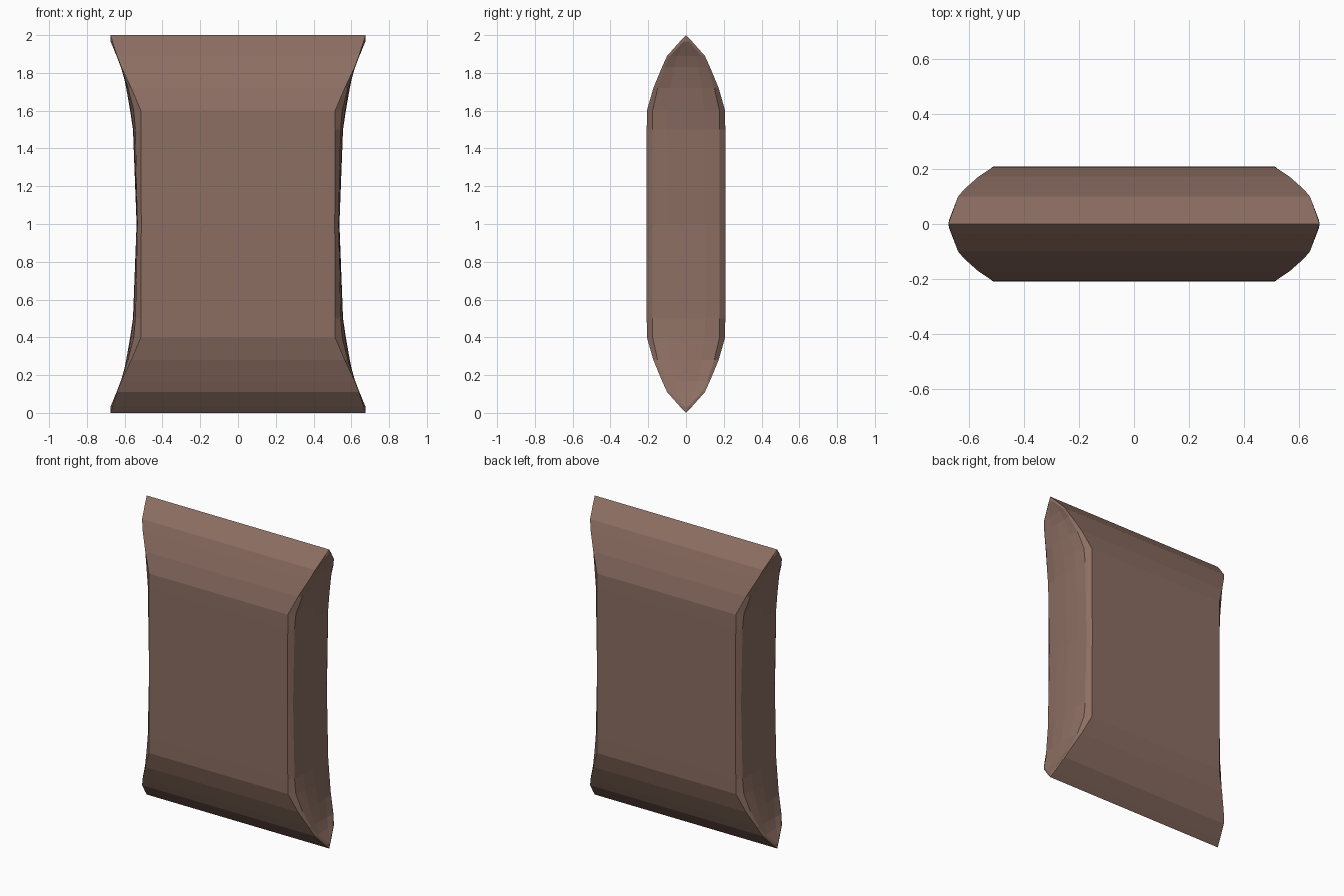
import bpy, bmesh

if "Cube" in bpy.data.objects:
    bpy.data.objects.remove(bpy.data.objects["Cube"])

# Upper-half cross-sections from tip to waist:
# height, face edge (x, y), rim (x, y), end panel x at mid depth and centre
ROWS = [
    (1.00, .675, .000, .675, .000, .675, .675),
    (0.965, .664, .033, .673, .014, .674, .675),
    (0.89, .640, .100, .643, .083, .637, .637),
    (0.83, .617, .127, .620, .112, .615, .615),
    (0.72, .565, .173, .582, .150, .588, .592),
    (0.60, .514, .207, .552, .177, .567, .571),
    (0.50, .514, .208, .543, .178, .553, .556),
    (0.00, .512, .210, .532, .178, .535, .537),
]


def half_section(row):
    h, xo, yo, xr, yr, xm, xc = row
    ym = yr * 0.56
    return [(xo, -yo), (xr, -yr), (xm, -ym), (xc, 0), (xm, ym), (xr, yr), (xo, yo)]


def build_body():
    # Mirror the sections in height and side to side, then bridge neighbouring rings
    levels = [(1 + r[0], r) for r in ROWS] + [(1 - r[0], r) for r in reversed(ROWS[:-1])]
    bm = bmesh.new()
    rings = []
    for z, row in levels:
        right = half_section(row)
        ring = right + [(-x, y) for x, y in reversed(right)]
        rings.append([bm.verts.new((x, y, z)) for x, y in ring])
    n = len(rings[0])
    for a, b in zip(rings, rings[1:]):
        for i in range(n):
            j = (i + 1) % n
            bm.faces.new((a[i], a[j], b[j], b[i]))
    # Collapse the pinched top and bottom seams
    bmesh.ops.remove_doubles(bm, verts=bm.verts, dist=0.0005)
    bmesh.ops.recalc_face_normals(bm, faces=bm.faces)
    mesh = bpy.data.meshes.new("pillow_body")
    bm.to_mesh(mesh)
    bm.free()
    obj = bpy.data.objects.new("pillow_body", mesh)
    bpy.context.collection.objects.link(obj)
    return obj


body = build_body()
brown = bpy.data.materials.new("warm_brown")
brown.diffuse_color = (0.262, 0.156, 0.122, 1)
brown.use_nodes = True
brown.node_tree.nodes["Principled BSDF"].inputs["Base Color"].default_value = brown.diffuse_color
body.data.materials.append(brown)
